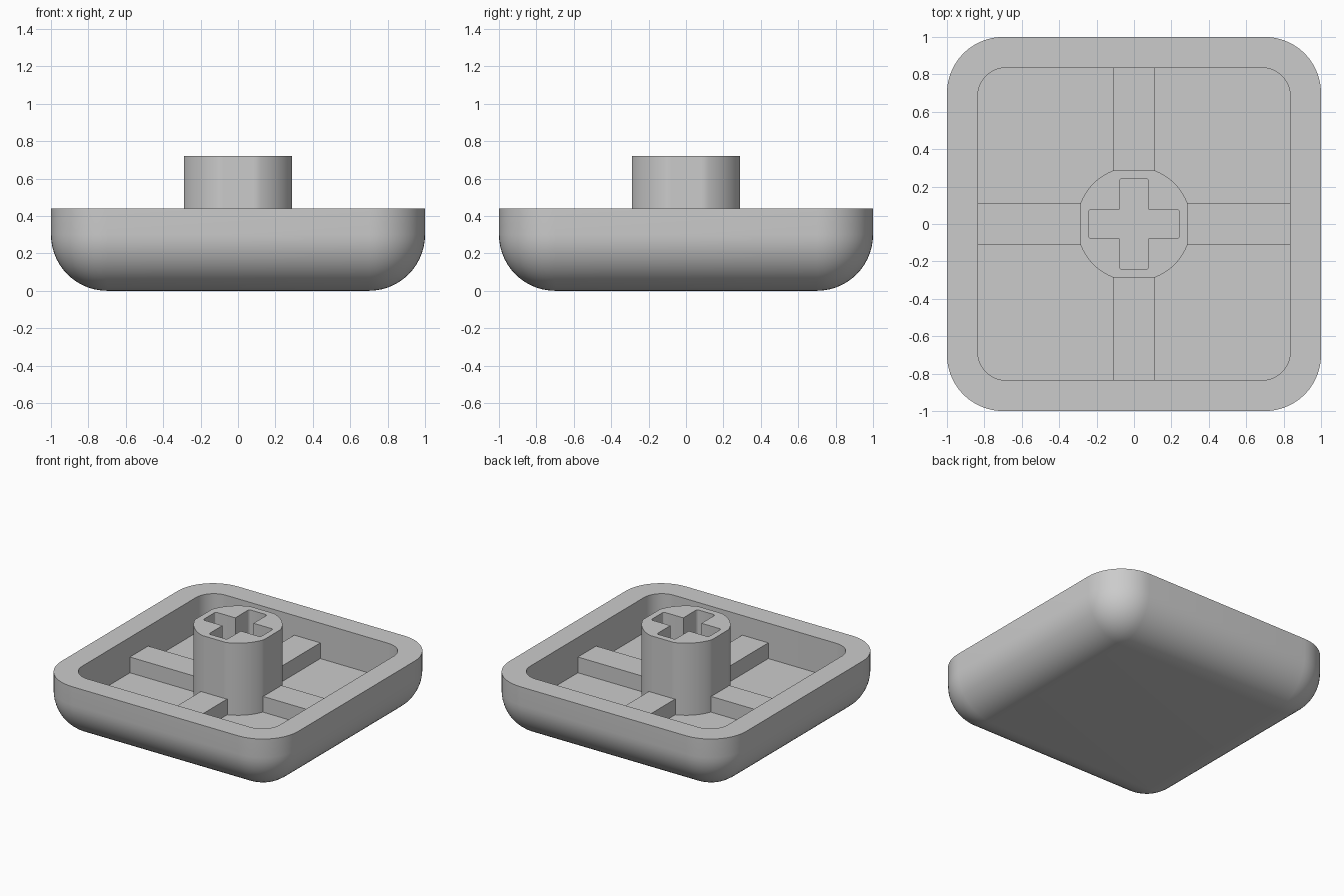
import bpy
import bmesh
from math import cos, sin, pi, radians

if "Cube" in bpy.data.objects:
    bpy.data.objects.remove(bpy.data.objects["Cube"], do_unlink=True)

RIM, FLOOR, RIB_TOP, STEM_TOP = 0.44, 0.17, 0.29, 0.72
INNER, RIB_HALF = 0.835, 0.11

grey = bpy.data.materials.new("light grey plastic")
grey.use_nodes = True
colour = (0.6, 0.6, 0.6, 1)
grey.diffuse_color = colour
grey.node_tree.nodes["Principled BSDF"].inputs["Base Color"].default_value = colour


def prism(name, outline, z0, z1, bevel_edge=None, radius=0, segments=8):
    """Extrude an outline upward and round the edges chosen by a rule."""
    bm = bmesh.new()
    base = bm.faces.new([bm.verts.new((x, y, z0)) for x, y in outline])
    new = bmesh.ops.extrude_face_region(bm, geom=[base])["geom"]
    for v in new:
        if isinstance(v, bmesh.types.BMVert):
            v.co.z = z1
    bmesh.ops.recalc_face_normals(bm, faces=bm.faces)
    if bevel_edge:
        edges = [e for e in bm.edges if bevel_edge(*[v.co for v in e.verts])]
        bmesh.ops.bevel(bm, geom=edges, offset=radius, segments=segments,
                        profile=0.5, affect='EDGES')
    mesh = bpy.data.meshes.new(name)
    bm.to_mesh(mesh)
    bm.free()
    mesh.materials.append(grey)
    obj = bpy.data.objects.new(name, mesh)
    bpy.context.collection.objects.link(obj)
    return obj


def box(x0, x1, y0, y1):
    return [(x0, y0), (x1, y0), (x1, y1), (x0, y1)]


def select(obj):
    bpy.ops.object.select_all(action='DESELECT')
    obj.select_set(True)
    bpy.context.view_layer.objects.active = obj


def cut(obj, cutter):
    mod = obj.modifiers.new("cut", 'BOOLEAN')
    mod.operation, mod.solver, mod.object = 'DIFFERENCE', 'EXACT', cutter
    select(obj)
    bpy.ops.object.modifier_apply(modifier=mod.name)
    bpy.data.objects.remove(cutter, do_unlink=True)


def smooth(obj):
    select(obj)
    bpy.ops.object.shade_smooth_by_angle(angle=radians(30))


def vertical(a, b):
    return abs(a.z - b.z) > 0.01


# Shell: rounded sides and underside, sharp rim
shell = prism("shell", box(-1, 1, -1, 1), 0, RIM,
              lambda a, b: min(a.z, b.z) < 0.01, 0.3, 14)
cavity = prism("cavity_cutter", box(-INNER, INNER, -INNER, INNER), FLOOR, 1,
               vertical, 0.15, 10)
cut(shell, cavity)
smooth(shell)

# Stem: round post with four narrow flats
flat, r, steps = 0.29, 0.307, 96
clamp = lambda v: max(-flat, min(flat, v))
ring = [(clamp(r * cos(2 * pi * i / steps)), clamp(r * sin(2 * pi * i / steps)))
        for i in range(steps)]
stem = prism("stem", ring, FLOOR, STEM_TOP)

# Cross-shaped socket with softened arm ends
w, l = 0.077, 0.243
arm = [(w, w), (w, l), (-w, l)]
cross = []
for k in range(4):
    for x, y in arm:
        for _ in range(k):
            x, y = -y, x
        cross.append((x, y))
socket = prism("socket_cutter", cross, FLOOR + 0.001, 1,
               lambda a, b: vertical(a, b) and max(abs(a.x), abs(a.y)) > 0.2,
               0.015, 3)
cut(stem, socket)
smooth(stem)

# Ribs from the stem to each wall
near = 0.27
for name, outline in {
        "rib_left": box(near, INNER, -RIB_HALF, RIB_HALF),
        "rib_right": box(-INNER, -near, -RIB_HALF, RIB_HALF),
        "rib_back": box(-RIB_HALF, RIB_HALF, near, INNER),
        "rib_front": box(-RIB_HALF, RIB_HALF, -INNER, -near)}.items():
    prism(name, outline, FLOOR, RIB_TOP)
